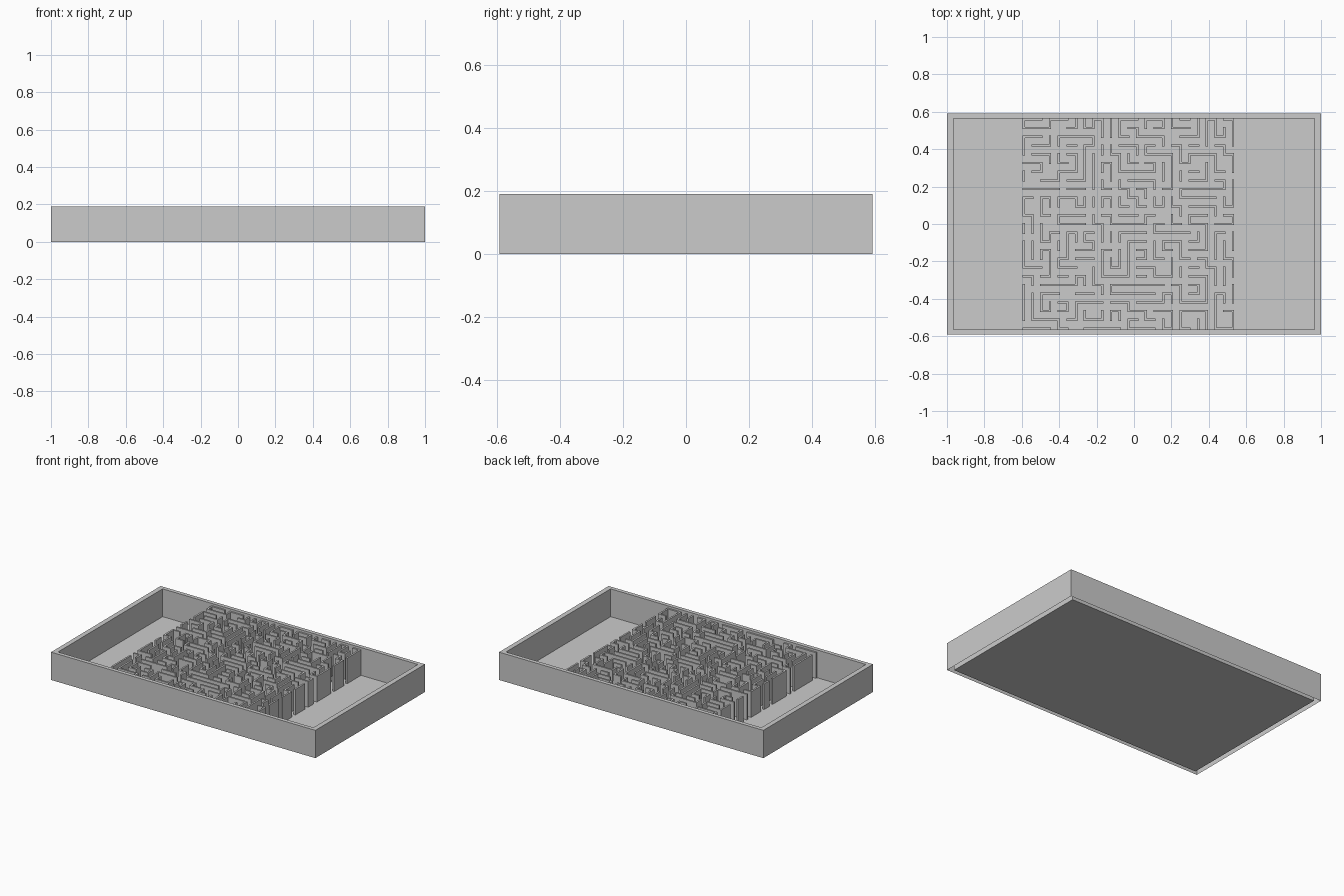
import bpy, bmesh, random
from mathutils import Vector

if "Cube" in bpy.data.objects:
    bpy.data.objects.remove(bpy.data.objects["Cube"])

W, D, H = 1.0, 0.592, 0.19        # outer half sizes and height
IW, ID = 0.966, 0.565             # inner half sizes of the rim
N, STEP, HALF = 25, 0.0466, 0.006 # maze lattice, spacing, half wall thickness
X0, Y0, WALL_H = -0.589, -0.559, 0.175
MOVES = {"R": (1, 0), "L": (-1, 0), "U": (0, 1), "D": (0, -1)}


def finish(name, bm):
    mesh = bpy.data.meshes.new(name)
    bm.to_mesh(mesh)
    bm.free()
    ob = bpy.data.objects.new(name, mesh)
    bpy.context.collection.objects.link(ob)
    return ob


def rect(bm, w, d, z):
    return [bm.verts.new((sx * w, sy * d, z))
            for sx, sy in ((-1, -1), (1, -1), (1, 1), (-1, 1))]


# Raised rim of the tray, open underneath
bm = bmesh.new()
rings = [rect(bm, W, D, 0), rect(bm, W, D, H), rect(bm, IW, ID, H), rect(bm, IW, ID, 0)]
for a, b in zip(rings, rings[1:]):
    for k in range(4):
        n = (k + 1) % 4
        bm.faces.new((a[k], a[n], b[n], b[k]))
finish("tray_rim", bm)

# Tray floor
bm = bmesh.new()
bm.faces.new(rect(bm, IW, ID, 0))
finish("tray_floor", bm)

# Main maze walls: start cell and moves
TRACED = [
    (2, 24, "LLDRRRURR"), (0, 16, "RRRR"), (9, 13, "RDRRRRUR"),
    (1, 15, "LDDRDD"), (23, 24, "RDDD"), (0, 5, "DDDD"), (0, 0, "RRR"),
    (0, 10, "DDDRR"), (7, 24, "DRURDD"), (17, 24, "DRR"), (20, 24, "DDLL"),
    (19, 0, "LUURRRDD"), (10, 3, "RRDRRDR"), (9, 3, "LLLDDL"),
    (6, 4, "RR"), (11, 17, "DRDRDR"), (24, 11, "DD"), (24, 5, "DD"),
    (13, 24, "LLDDR"), (4, 14, "URRDRU"), (2, 12, "DDRUR"), (20, 8, "RDRDD"),
]
used, paths = set(), []


def is_free(p):
    return 0 <= p[0] < N and 0 <= p[1] < N and p not in used


def walk(start, moves):
    """Follow a sequence of moves, stopping at any wall already laid."""
    path = [start]
    used.add(start)
    for m in moves:
        p = (path[-1][0] + MOVES[m][0], path[-1][1] + MOVES[m][1])
        if not is_free(p):
            break
        path.append(p)
        used.add(p)
    if len(path) > 1:
        paths.append(path)


for i, j, moves in TRACED:
    if is_free((i, j)):
        walk((i, j), moves)

# Remaining maze walls: winding, non-branching walks over the free cells
rng = random.Random(7)
cells = [(i, j) for i in range(N) for j in range(N)]
rng.shuffle(cells)
for cell in cells:
    if not is_free(cell):
        continue
    path, last = [cell], None
    used.add(cell)
    for _ in range(rng.randint(3, 14)):
        x, y = path[-1]
        options = [m for m, (dx, dy) in MOVES.items() if is_free((x + dx, y + dy))]
        if not options:
            break
        if last in options and rng.random() < 0.45:
            m = last
        else:
            m = rng.choice(options)
        last = m
        path.append((x + MOVES[m][0], y + MOVES[m][1]))
        used.add(path[-1])
    if len(path) > 1:
        paths.append(path)


def add_wall(bm, path):
    """Mitred ribbon along a lattice path, raised to wall height."""
    pts = [Vector((X0 + i * STEP, Y0 + j * STEP)) for i, j in path]
    dirs = [(b - a).normalized() for a, b in zip(pts, pts[1:])]
    left, right = [], []
    for k, p in enumerate(pts):
        d0, d1 = dirs[max(k - 1, 0)], dirs[min(k, len(dirs) - 1)]
        end = 0 < k < len(pts) - 1
        if end and d0.dot(d1) > 0.5:
            continue
        n = Vector((-d0.y, d0.x))
        if d0.dot(d1) < 0.5:
            n += Vector((-d1.y, d1.x))
        if k == 0:
            p = p - d0 * HALF
        elif k == len(pts) - 1:
            p = p + d1 * HALF
        left.append(p + n * HALF)
        right.append(p - n * HALF)
    ring = right + left[::-1]
    low = [bm.verts.new((p.x, p.y, 0)) for p in ring]
    top = [bm.verts.new((p.x, p.y, WALL_H)) for p in ring]
    c = len(ring)
    for k in range(c):
        n = (k + 1) % c
        bm.faces.new((low[k], low[n], top[n], top[k]))
    for k in range(len(left) - 1):
        bm.faces.new((top[k], top[k + 1], top[c - 2 - k], top[c - 1 - k]))


bm = bmesh.new()
for path in paths:
    add_wall(bm, path)
finish("maze_walls", bm)
